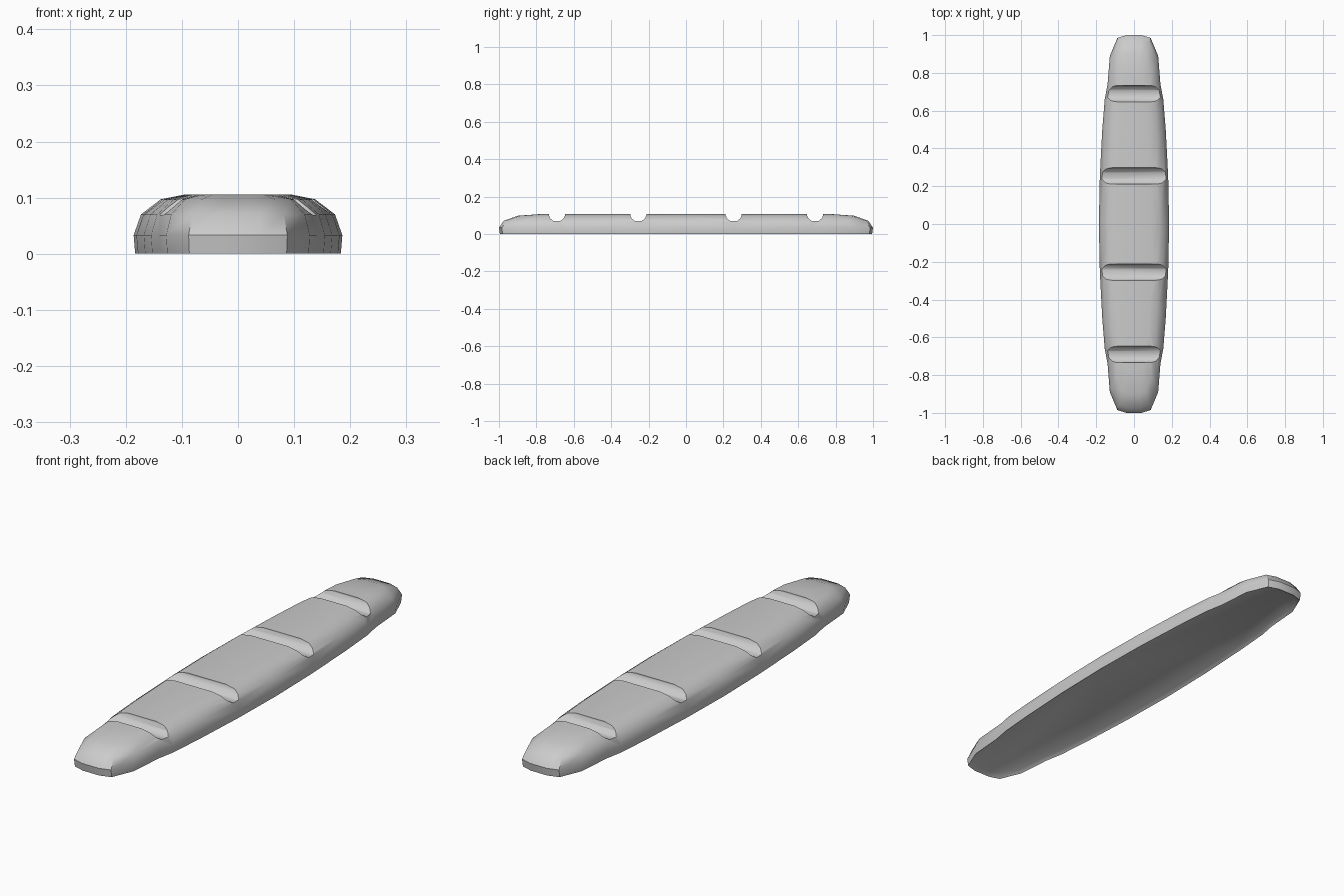
import bpy, bmesh, math

cube = bpy.data.objects.get("Cube")
if cube:
    bpy.data.objects.remove(cube, do_unlink=True)

grey = bpy.data.materials.new("light_grey")
grey.use_nodes = True
grey.diffuse_color = (0.6, 0.6, 0.6, 1)
grey.node_tree.nodes["Principled BSDF"].inputs["Base Color"].default_value = grey.diffuse_color


def make_object(name, bm):
    bmesh.ops.recalc_face_normals(bm, faces=bm.faces)
    mesh = bpy.data.meshes.new(name)
    bm.to_mesh(mesh)
    bm.free()
    mesh.materials.append(grey)
    obj = bpy.data.objects.new(name, mesh)
    bpy.context.collection.objects.link(obj)
    return obj


def loft(name, rings):
    bm = bmesh.new()
    loops = [[bm.verts.new(p) for p in ring] for ring in rings]
    n = len(loops[0])
    for a, b in zip(loops, loops[1:]):
        for i in range(n):
            j = (i + 1) % n
            bm.faces.new((a[i], a[j], b[j], b[i]))
    bm.faces.new(loops[0][::-1])
    bm.faces.new(loops[-1])
    return make_object(name, bm)


# Tapered plan outline, mirrored from one quarter
quarter = [(0.186, 0), (0.181, 0.25), (0.168, 0.5), (0.155, 0.66),
           (0.14, 0.74), (0.128, 0.89), (0.088, 0.985), (0.04, 1)]
right_half = [(x, -y) for x, y in quarter[:0:-1]] + quarter
outline = right_half + [(-x, -y) for x, y in right_half]

# Layers from the shallow recess underneath to the flat top: height, x and y scale
layers = [(0.012, 0.9, 0.975), (0, 0.985, 0.995), (0.033, 1, 1), (0.07, 0.93, 0.975),
          (0.097, 0.74, 0.9), (0.106, 0.5, 0.78)]
body = loft("body", [[(x * sx, y * sy, z) for x, y in outline] for z, sx, sy in layers])

# Rounded cross grooves
profile = [(-0.043, 0.13), (-0.043, 0.1), (-0.036, 0.083), (-0.018, 0.069)]
profile += [(-y, z) for y, z in profile[::-1]]
for k, centre in enumerate((-0.69, -0.255, 0.255, 0.69)):
    cutter = loft(f"groove_cutter_{k + 1}",
                  [[(x, centre + y, z) for y, z in profile] for x in (-0.3, 0.3)])
    for face in cutter.data.polygons:
        face.use_smooth = True
    cutter.hide_render = True
    cutter.hide_set(True)
    cutter.display_type = 'WIRE'
    cut = body.modifiers.new(f"groove_{k + 1}", 'BOOLEAN')
    cut.operation = 'DIFFERENCE'
    cut.solver = 'EXACT'
    cut.object = cutter

# Apply the grooves, then shade softly with crisp groove rims
bpy.ops.object.select_all(action='DESELECT')
bpy.context.view_layer.objects.active = body
body.select_set(True)
for mod in list(body.modifiers):
    bpy.ops.object.modifier_apply(modifier=mod.name)
for obj in [o for o in bpy.data.objects if o.name.startswith("groove_cutter")]:
    bpy.data.objects.remove(obj, do_unlink=True)
bpy.ops.object.shade_smooth_by_angle(angle=math.radians(42))
